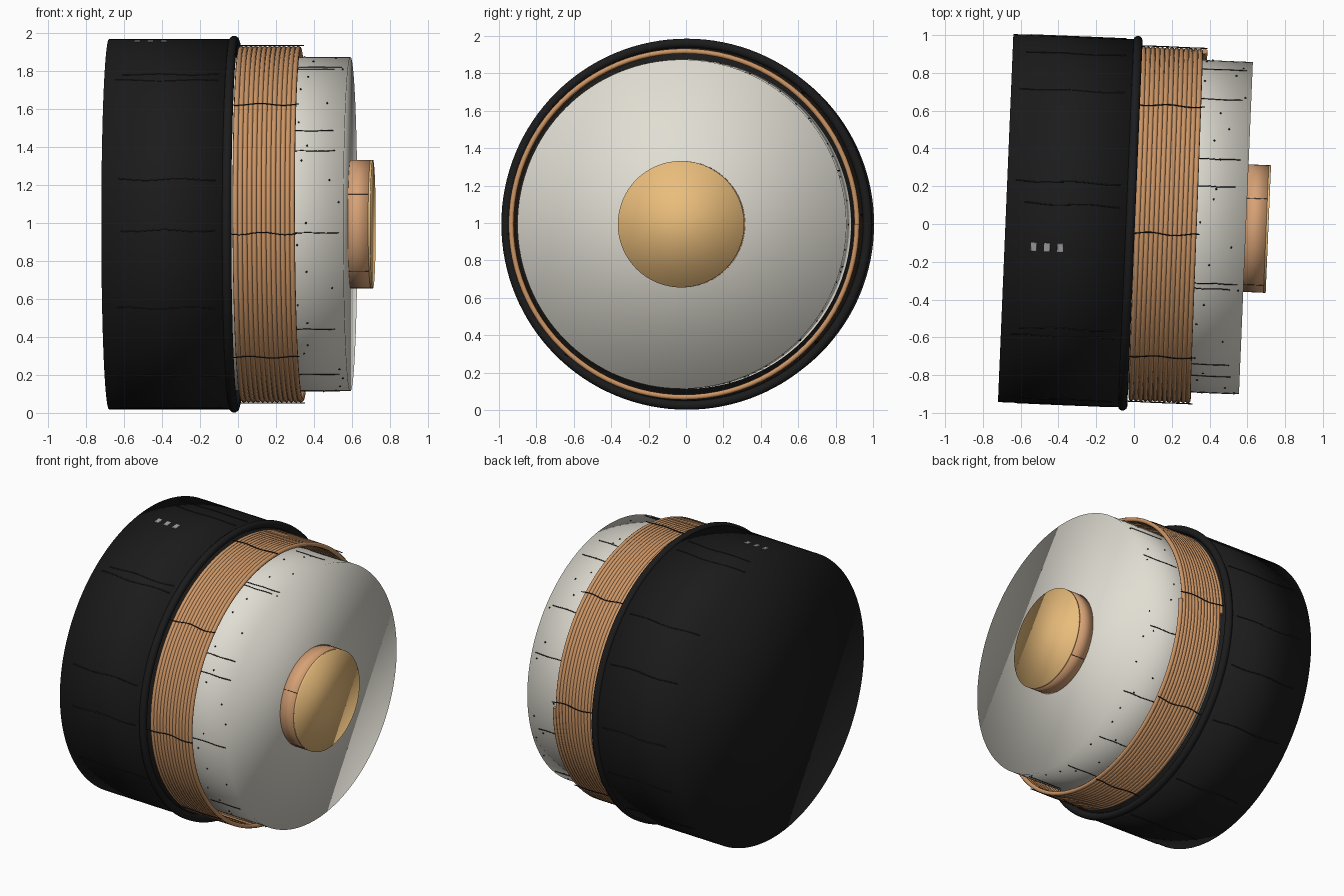
import bpy, bmesh, random
from math import sin, cos, radians, pi, tau
from mathutils import Matrix, Vector

if "Cube" in bpy.data.objects:
    bpy.data.objects.remove(bpy.data.objects["Cube"])

random.seed(4)
# local x is the axis of the coil; the whole model is turned slightly about z
PLACE = Matrix.Translation((0, 0.003, 0.994)) @ Matrix.Rotation(radians(-2.4), 4, 'Z')


def material(name, r, g, b):
    m = bpy.data.materials.new(name)
    m.diffuse_color = (r, g, b, 1)
    m.use_nodes = True
    m.node_tree.nodes["Principled BSDF"].inputs["Base Color"].default_value = m.diffuse_color
    return m


BLACK = material("black", 0.011, 0.011, 0.011)
DARK = material("dark_line", 0.015, 0.013, 0.012)
COPPER = material("copper", 0.60, 0.30, 0.13)
PLUG = material("plug_copper", 0.68, 0.36, 0.18)
BRASS = material("brass", 0.82, 0.51, 0.20)
STEEL = material("steel", 0.75, 0.73, 0.65)
GREY = material("light_grey", 0.35, 0.35, 0.35)


def polar(u, r, deg):
    a = radians(deg)
    return Vector((u, r * cos(a), r * sin(a)))


def add(name, data, mat):
    ob = bpy.data.objects.new(name, data)
    bpy.context.collection.objects.link(ob)
    ob.matrix_world = PLACE
    data.materials.append(mat)
    return ob


def from_bmesh(name, bm, mat, smooth=True):
    bmesh.ops.recalc_face_normals(bm, faces=bm.faces)
    for f in bm.faces:
        f.smooth = smooth
    me = bpy.data.meshes.new(name)
    bm.to_mesh(me)
    bm.free()
    return add(name, me, mat)


def drum(name, u0, u1, r, mat, n=128):
    bm = bmesh.new()
    m = Matrix.Translation(((u0 + u1) / 2, 0, 0)) @ Matrix.Rotation(pi / 2, 4, 'Y')
    bmesh.ops.create_cone(bm, cap_ends=True, segments=n, radius1=r, radius2=r,
                          depth=u1 - u0, matrix=m)
    return from_bmesh(name, bm, mat)


def wires(name, paths, radius, mat, res=1, cyclic=False):
    cu = bpy.data.curves.new(name, 'CURVE')
    cu.dimensions = '3D'
    cu.bevel_depth = radius
    cu.bevel_resolution = res
    cu.use_fill_caps = True
    for path in paths:
        sp = cu.splines.new('POLY')
        sp.points.add(len(path) - 1)
        for p, co in zip(sp.points, path):
            p.co = (*co, 1)
        sp.use_cyclic_u = cyclic
    return add(name, cu, mat)


def wavy(u0, u1, r, deg, amp, n=16):
    # slightly wandering line along the axis
    ph = random.uniform(0, tau)
    return [polar(u0 + (u1 - u0) * i / n, r,
                  deg + amp * sin(ph + 9 * i / n)) for i in range(n + 1)]


# main drums
drum("housing", -0.68, -0.02, 0.975, BLACK)
drum("inner_core", -0.02, 0.593, 0.88, STEEL)
drum("end_plug", 0.58, 0.70, 0.338, PLUG, 96)
drum("end_plug_face", 0.70, 0.712, 0.338, BRASS, 96)

# rounded rim at the mouth of the housing
wires("housing_rim", [[polar(-0.02, 0.968, 360 * i / 128) for i in range(128)]],
      0.025, BLACK, 3, True)

# wound copper wire
turns, steps = 13, 96
wires("copper_coil",
      [[polar(0.012 + 0.325 * i / (turns * steps), 0.925, 360 * i / steps)
        for i in range(turns * steps + 1)]], 0.0145, COPPER, 2)

# binding threads across the coil
wires("coil_threads", [wavy(0.0, 0.35, 0.943, 3 + 45 * k, 0.4) for k in range(8)],
      0.003, DARK)

# scratches on the housing, the core and the plug
wires("housing_scratches",
      [wavy(-0.65 + random.uniform(0, 0.08), -0.08, 0.975, a, 0.3)
       for a in (0, 25, 45, 78, 85, 126, 129, 166, 182, 207, 235, 262, 290, 318, 340)],
      0.003, DARK)
wires("core_scratches",
      [wavy(0.3, random.uniform(0.52, 0.57), 0.88, a, 0.1)
       for a in (19, 40, 66, 76, 110, 112, 146, 154, 183, 219, 244, 270, 292, 315, 345)],
      0.0028, DARK)
wires("plug_seams", [wavy(0.593, 0.70, 0.338, a, 0) for a in (62, 152, 227, 317)],
      0.0015, DARK)

# small rivets scattered on the core
bm = bmesh.new()
for k in range(48):
    p = polar(random.uniform(0.34, 0.57), 0.88, 7.5 * k + random.uniform(-2, 2))
    bmesh.ops.create_icosphere(bm, subdivisions=1, radius=0.006,
                               matrix=Matrix.Translation(p))
from_bmesh("core_rivets", bm, DARK)

# three indicator pads on top of the housing
bm = bmesh.new()
for u in (-0.525, -0.455, -0.385):
    m = (Matrix.Translation(polar(u, 0.974, 98.6)) @ Matrix.Rotation(radians(8.6), 4, 'X')
         @ Matrix.Diagonal((0.032, 0.046, 0.008, 1)))
    bmesh.ops.create_cube(bm, size=1, matrix=m)
pads = from_bmesh("indicator_pads", bm, GREY, False)
bev = pads.modifiers.new("bevel", 'BEVEL')
bev.width = 0.003
bev.segments = 2
